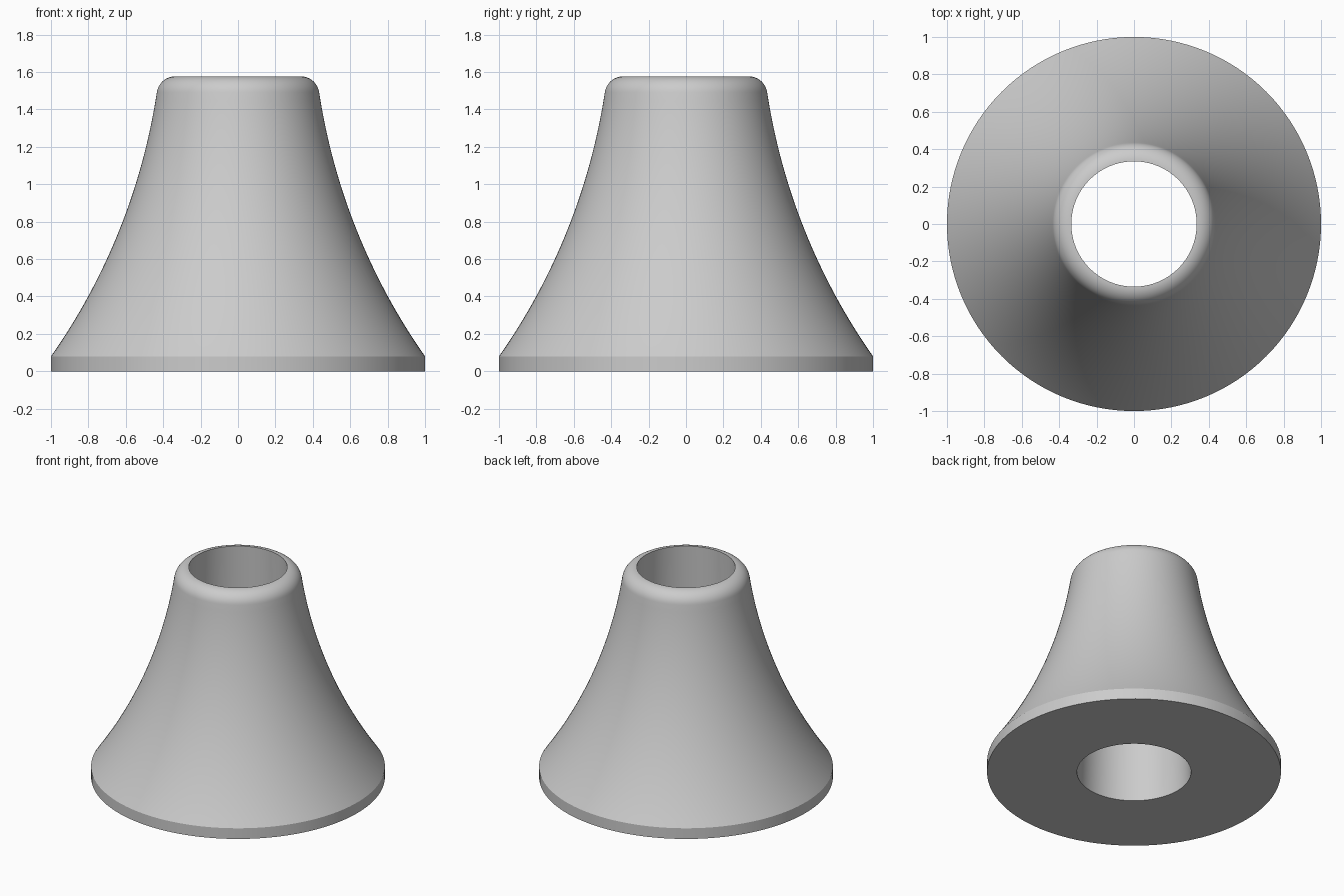
import bpy
import math
from mathutils import Vector

if "Cube" in bpy.data.objects:
    bpy.data.objects.remove(bpy.data.objects["Cube"], do_unlink=True)

SIDES = 128
TOP = 1.577
BORE_TOP, BORE_BOTTOM = 0.335, 0.388
FILLET = 0.1
LEAN = math.radians(8.4)      # slope of the flare where it meets the rounded lip


def flare(start, end, sagitta, steps):
    """Circular arc from start to end, bowed in towards the axis."""
    chord = end - start
    half = chord.length / 2
    radius = (half * half + sagitta * sagitta) / (2 * sagitta)
    along = chord.normalized()
    inward = Vector((-along.y, along.x))
    span = math.asin(half / radius)
    centre = (start + end) / 2 - inward * (radius - sagitta)
    points = []
    for i in range(steps + 1):
        a = span * (2 * i / steps - 1)
        points.append(centre + radius * (along * math.sin(a) + inward * math.cos(a)))
    return points


# Rounded lip, from the flare up to the bore edge
lip_centre = Vector((BORE_TOP, TOP - FILLET))
lip = []
for i in range(13):
    a = LEAN + (math.pi / 2 - LEAN) * i / 12
    lip.append(lip_centre + FILLET * Vector((math.cos(a), math.sin(a))))

# Closed half section: bore foot, base rim, flare, lip, back down the bore
# The inward normal above points away from +x, so the flare is concave
section = [Vector((BORE_BOTTOM, 0)), Vector((1, 0))]
section += flare(Vector((1, 0.08)), lip[0], 0.088, 32)
section += lip[1:]

# Revolve the section about z
verts, faces = [], []
count = len(section)
for s in range(SIDES):
    a = 2 * math.pi * s / SIDES
    verts += [(p.x * math.cos(a), p.x * math.sin(a), p.y) for p in section]
    t = (s + 1) % SIDES
    for i in range(count):
        j = (i + 1) % count
        faces.append((s * count + i, t * count + i, t * count + j, s * count + j))

mesh = bpy.data.meshes.new("flared_collar")
mesh.from_pydata(verts, [], faces)
mesh.update()
collar = bpy.data.objects.new("flared_collar", mesh)
bpy.context.collection.objects.link(collar)

# Single grey finish
grey = bpy.data.materials.new("light_grey")
grey.use_nodes = True
colour = (0.6, 0.6, 0.6, 1)
grey.diffuse_color = colour
grey.node_tree.nodes["Principled BSDF"].inputs["Base Color"].default_value = colour
mesh.materials.append(grey)

# Smooth curves, crisp base and bore edges
bpy.ops.object.select_all(action="DESELECT")
collar.select_set(True)
bpy.context.view_layer.objects.active = collar
bpy.ops.object.shade_smooth_by_angle(angle=math.radians(30))
